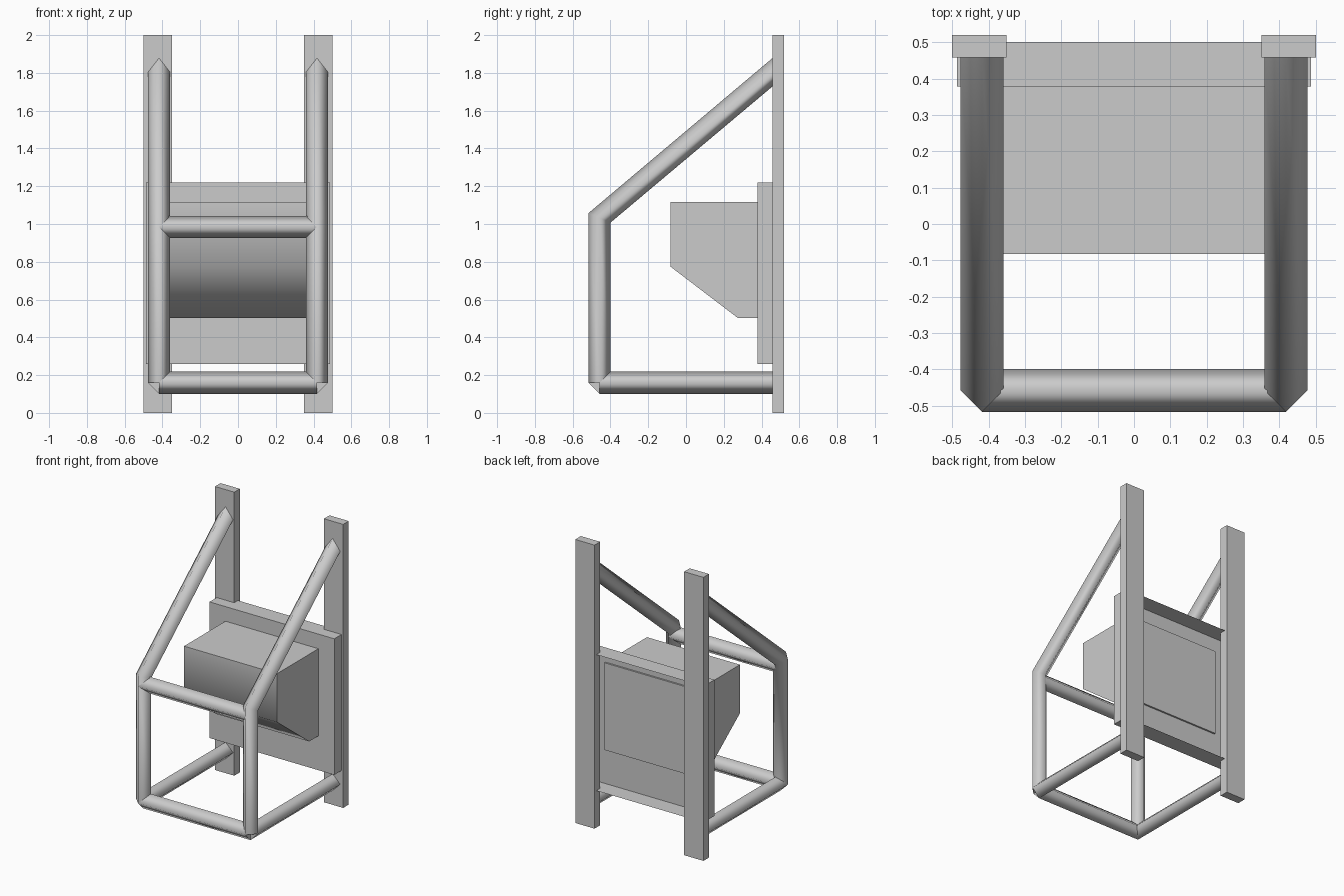
import bpy, bmesh, math
from mathutils import Vector

if "Cube" in bpy.data.objects:
    bpy.data.objects.remove(bpy.data.objects["Cube"])


def finish(name, bm):
    bmesh.ops.recalc_face_normals(bm, faces=bm.faces[:])
    me = bpy.data.meshes.new(name)
    bm.to_mesh(me)
    bm.free()
    ob = bpy.data.objects.new(name, me)
    bpy.context.collection.objects.link(ob)
    return ob


def block(name, lo, hi, open_back=False):
    bm = bmesh.new()
    bmesh.ops.create_cube(bm, size=1)
    for v in bm.verts:
        v.co = Vector(h if c > 0 else l for c, l, h in zip(v.co, lo, hi))
    bm.normal_update()
    if open_back:
        back = [f for f in bm.faces if f.normal.y > 0.9]
        bmesh.ops.delete(bm, geom=back, context='FACES')
    return finish(name, bm)


def diamond_tube(name, rings):
    """Smooth four-sided tube; each ring is (centre, u, v) half-diagonals."""
    bm = bmesh.new()
    loops = []
    for c, u, v in rings:
        c, u, v = Vector(c), Vector(u), Vector(v)
        loops.append([bm.verts.new(p) for p in (c + u, c + v, c - u, c - v)])
    for a, b in zip(loops, loops[1:]):
        for i in range(4):
            j = (i + 1) % 4
            bm.faces.new((a[i], a[j], b[j], b[i])).smooth = True
    for end in (loops[0], loops[-1]):
        cap = bm.faces.new(end)
        for e in cap.edges:
            e.smooth = False
    return finish(name, bm)


R = 0.059       # tube half-diagonal
PX = 0.418      # side tube centre in x
PY = -0.458     # front tube centre in y
LOW = 0.16      # lower tube centre in z

# outer and inner lines of the bent side rail, as (y, z)
outer = [(PY - R, LOW), (PY - R, 1.057), (0.46, 1.88)]
inner = [(PY + R, LOW), (PY + R, 1.008), (0.46, 1.73)]

for side, s in (("left", -1), ("right", 1)):
    # wall post
    xs = sorted((s * 0.35, s * 0.5))
    block(side + "_post", (xs[0], 0.458, 0), (xs[1], 0.52, 2))
    # upright tube bending back up to the post
    rings = []
    for o, i in zip(outer, inner):
        o, i = Vector((s * PX, *o)), Vector((s * PX, *i))
        rings.append(((o + i) / 2, (R, 0, 0), (o - i) / 2))
    diamond_tube(side + "_bent_rail", rings)
    # lower side tube
    diamond_tube(side + "_lower_rail",
                 [((s * PX, y, LOW), (R, 0, 0), (0, 0, R)) for y in (PY, 0.46)])

# front cross tubes
for name, z in (("lower_cross_rail", LOW), ("upper_cross_rail", 0.984)):
    diamond_tube(name, [((x, PY, z), (0, R, 0), (0, 0, R)) for x in (-PX, PX)])

# backing tray, open at the back
block("backing_tray", (-0.487, 0.378, 0.26), (0.487, 0.5, 1.22), open_back=True)

# housing with sloped underside
profile = [(0.39, 1.117), (-0.083, 1.117), (-0.083, 0.775), (0.275, 0.502), (0.39, 0.502)]
bm = bmesh.new()
face = bm.faces.new([bm.verts.new((-0.363, y, z)) for y, z in profile])
ext = bmesh.ops.extrude_face_region(bm, geom=[face])
new = [g for g in ext["geom"] if isinstance(g, bmesh.types.BMVert)]
bmesh.ops.translate(bm, verts=new, vec=(0.726, 0, 0))
if not any(all(v.co.x < 0 for v in f.verts) for f in bm.faces):
    bm.faces.new([v for v in bm.verts if v.co.x < 0])
housing = finish("housing", bm)
bpy.ops.object.select_all(action='DESELECT')
housing.select_set(True)
bpy.context.view_layer.objects.active = housing
bpy.ops.object.shade_smooth_by_angle(angle=math.radians(60))
